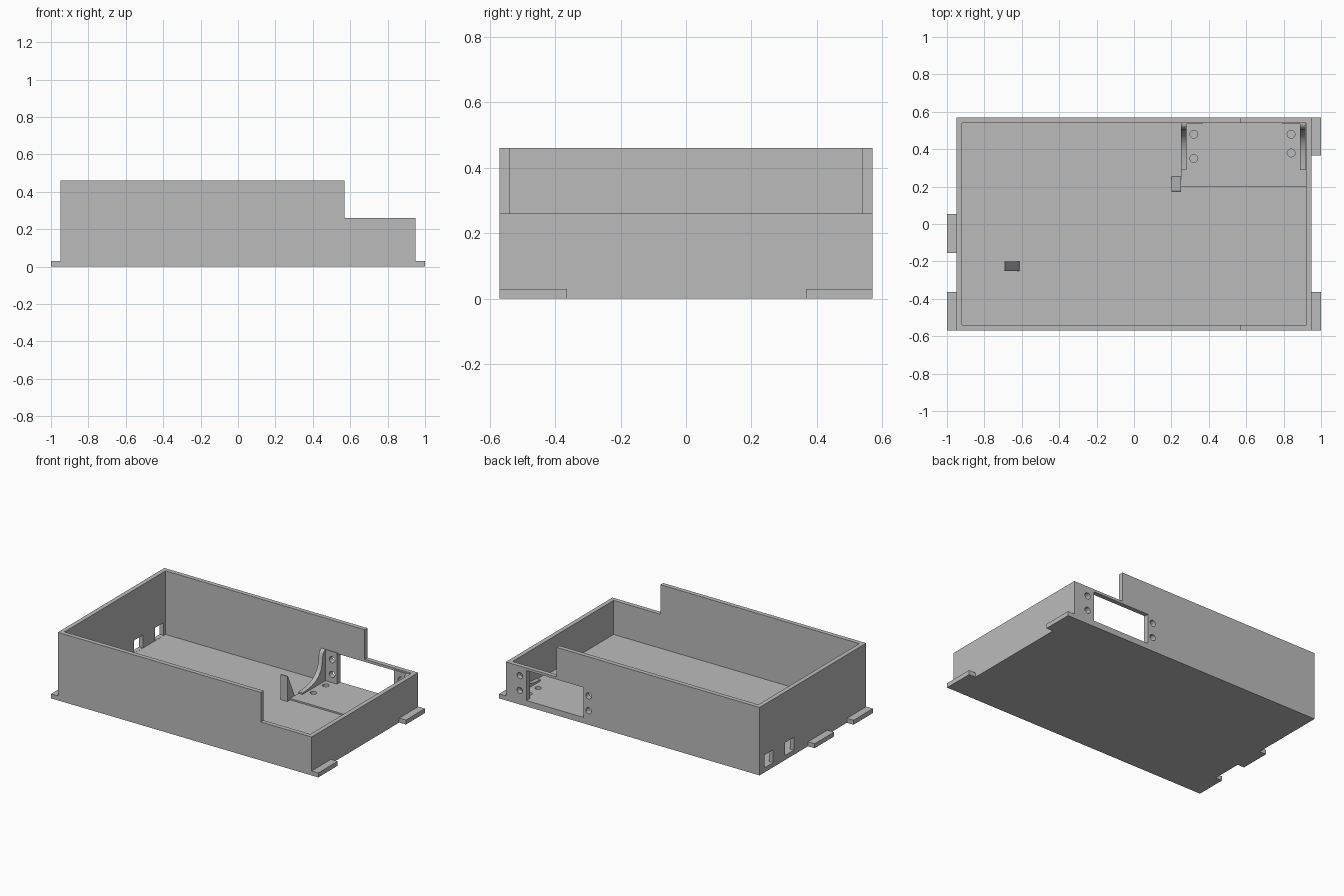
import bpy, bmesh, math
from mathutils import Matrix, Vector

cube = bpy.data.objects.get("Cube")
if cube:
    bpy.data.objects.remove(cube, do_unlink=True)

GREY = (0.5, 0.5, 0.5, 1)
mat = bpy.data.materials.new("plain grey")
mat.use_nodes = True
mat.diffuse_color = GREY
mat.node_tree.nodes["Principled BSDF"].inputs["Base Color"].default_value = GREY


def finish(name, bm):
    bmesh.ops.recalc_face_normals(bm, faces=bm.faces[:])
    mesh = bpy.data.meshes.new(name)
    bm.to_mesh(mesh)
    bm.free()
    mesh.materials.append(mat)
    ob = bpy.data.objects.new(name, mesh)
    bpy.context.collection.objects.link(ob)
    return ob


def add_box(bm, x, y, z):
    lo, hi = Vector((x[0], y[0], z[0])), Vector((x[1], y[1], z[1]))
    m = Matrix.Translation((lo + hi) / 2) @ Matrix.Diagonal((*(hi - lo), 1))
    bmesh.ops.create_cube(bm, size=1, matrix=m)


def add_cylinder(bm, pos, r, depth, rot):
    bmesh.ops.create_cone(bm, cap_ends=True, segments=24, radius1=r, radius2=r,
                          depth=depth, matrix=Matrix.Translation(pos) @ rot)


def box(name, x, y, z):
    bm = bmesh.new()
    add_box(bm, x, y, z)
    return finish(name, bm)


def prism(name, points, offset):
    """Closed outline pushed along an offset."""
    bm = bmesh.new()
    face = bm.faces.new([bm.verts.new(p) for p in points])
    ext = bmesh.ops.extrude_face_region(bm, geom=[face])["geom"]
    bmesh.ops.translate(bm, vec=offset,
                        verts=[v for v in ext if isinstance(v, bmesh.types.BMVert)])
    return finish(name, bm)


def cut(ob, cutter):
    mod = ob.modifiers.new("cut", "BOOLEAN")
    mod.operation, mod.solver, mod.object = "DIFFERENCE", "EXACT", cutter
    bpy.context.view_layer.objects.active = ob
    bpy.ops.object.modifier_apply(modifier=mod.name)


W, D, T = 0.95, 0.57, 0.03      # half width, half depth, wall thickness
HIGH, LOW, STEP = 0.46, 0.26, 0.57
DECK = 0.04                     # top of the raised mounting deck

# Tray with a lowered right end
outline = [(-W, 0), (W, 0), (W, LOW), (STEP, LOW), (STEP, HIGH), (-W, HIGH)]
tray = prism("tray", [(x, -D, z) for x, z in outline], (0, 2 * D, 0))
deck = box("mounting_deck", (0.25, W - T + 0.004), (0.2, D - T + 0.004), (T - 0.005, DECK))
cavity = box("cavity_cutter", (-W + T, W - T), (-D + T, D - T), (T, 1))
cut(tray, cavity)

# Thin pads on the wall beside the rear window
pads = [box("wall_pad_" + n, x, (D - T - 0.006, D - T + 0.002), (DECK - 0.003, 0.25))
        for n, x in (("inner", (0.27, 0.367)), ("outer", (0.795, 0.89)))]

# Openings: rear window, side ports, wall screw holes, deck screw holes
bm = bmesh.new()
add_box(bm, (0.367, 0.795), (0.5, 0.7), (DECK, 0.243))
for y in (0.25, 0.472):
    add_box(bm, (-1.1, -0.85), (y - 0.047, y + 0.047), (T + 0.001, 0.118))
upright = Matrix.Rotation(math.pi / 2, 4, "X")
for x in (0.33, 0.845):
    for z in (0.095, 0.195):
        add_cylinder(bm, (x, 0.57, z), 0.021, 0.14, upright)
for x, y in ((0.32, 0.48), (0.32, 0.35), (0.84, 0.48), (0.84, 0.38)):
    add_cylinder(bm, (x, y, 0.045), 0.021, 0.06, Matrix())
openings = finish("openings_cutter", bm)
for part in [tray, deck] + pads:
    cut(part, openings)
for helper in (cavity, openings):
    bpy.data.objects.remove(helper, do_unlink=True)

# Curved gussets either side of the window
gusset = [(0.545, 0.035), (0.29, 0.035), (0.29, 0.05), (0.34, 0.053), (0.39, 0.061),
          (0.43, 0.075), (0.46, 0.095), (0.485, 0.125), (0.5, 0.165), (0.506, 0.215),
          (0.511, 0.234), (0.521, 0.246), (0.533, 0.25), (0.545, 0.25)]
for n, x in (("inner", 0.25), ("outer", 0.887)):
    g = prism("gusset_" + n, [(x, y, z) for y, z in gusset], (0.03, 0, 0))
    bpy.ops.object.select_all(action="DESELECT")
    g.select_set(True)
    bpy.context.view_layer.objects.active = g
    bpy.ops.object.shade_smooth_by_angle(angle=math.radians(35))

# Wedge stops standing on the floor
prism("wedge_stop_rear", [(0.2, 0.17, 0.025), (0.2, 0.255, 0.025), (0.2, 0.177, 0.2),
                          (0.2, 0.17, 0.2)], (0.05, 0, 0))
prism("wedge_stop_front", [(-0.695, -0.25, 0.025), (-0.61, -0.25, 0.025),
                           (-0.688, -0.25, 0.2), (-0.695, -0.25, 0.2)], (0, 0.05, 0))

# Foot tabs along both ends
for n, side, y in (("left_front", -1, (-D, -0.363)), ("left_middle", -1, (-0.155, 0.053)),
                   ("right_front", 1, (-D, -0.363)), ("right_rear", 1, (0.367, D))):
    box("tab_" + n, sorted((side * (W - 0.005), side)), y, (0, T))
